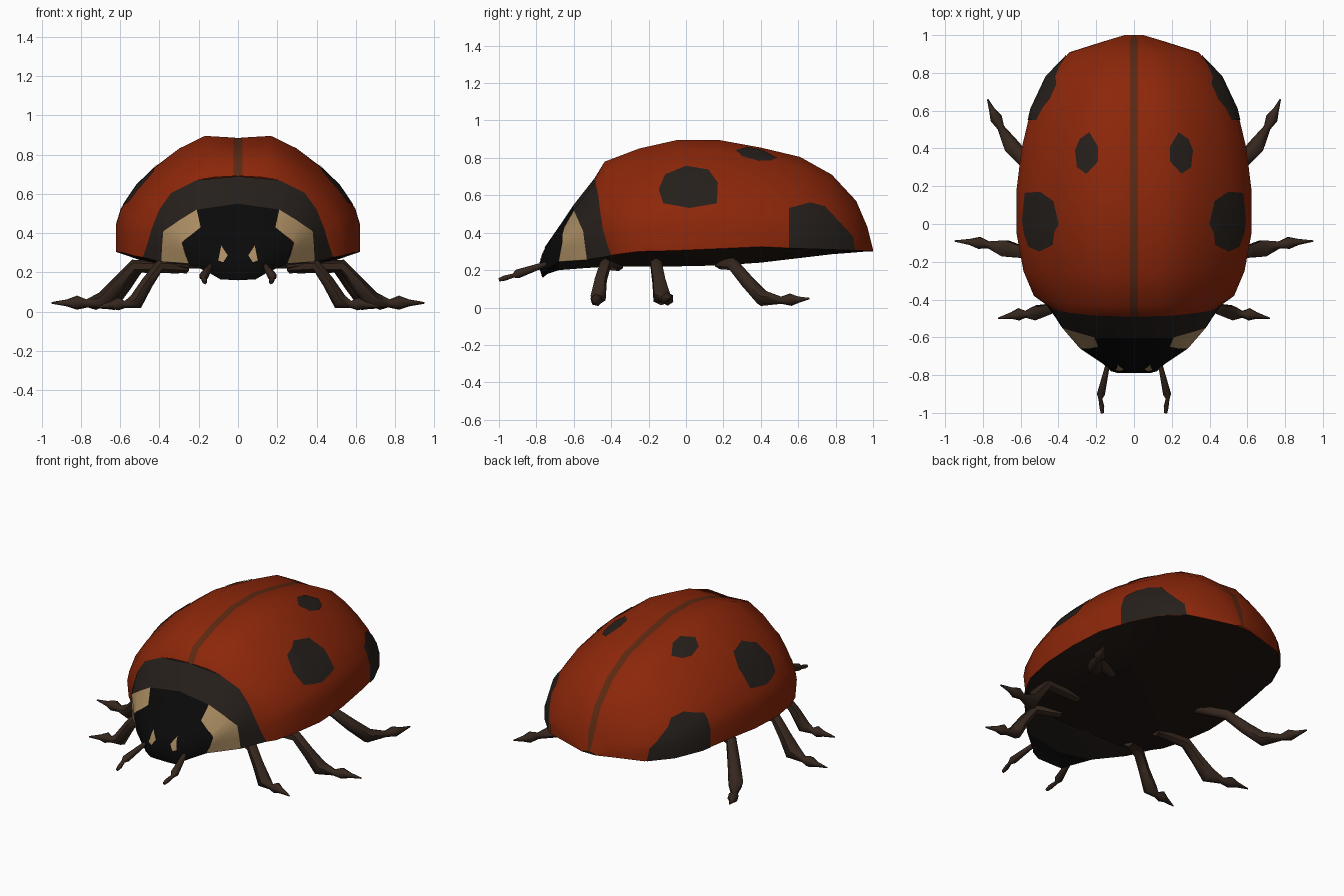
import bpy, bmesh
from math import radians, sin, cos, tau
from mathutils import Vector

if "Cube" in bpy.data.objects:
    bpy.data.objects.remove(bpy.data.objects["Cube"])


def material(name, rgb):
    m = bpy.data.materials.new(name)
    m.diffuse_color = (*rgb, 1)
    m.use_nodes = True
    m.node_tree.nodes["Principled BSDF"].inputs["Base Color"].default_value = m.diffuse_color
    return m


RED = material("red", (0.265, 0.02, 0.003))
SEAM = material("seam_brown", (0.11, 0.022, 0.006))
DARK = material("charcoal", (0.019, 0.014, 0.011))
BLACK = material("black", (0.003, 0.003, 0.003))
CREAM = material("cream", (0.40, 0.26, 0.12))
LEG = material("leg_brown", (0.036, 0.02, 0.013))
BELLY = material("belly_brown", (0.014, 0.008, 0.006))


def finish(name, bm, mats, angle=60):
    me = bpy.data.meshes.new(name)
    bm.to_mesh(me)
    bm.free()
    ob = bpy.data.objects.new(name, me)
    bpy.context.collection.objects.link(ob)
    for m in mats:
        me.materials.append(m)
    bpy.ops.object.select_all(action='DESELECT')
    ob.select_set(True)
    bpy.context.view_layer.objects.active = ob
    bpy.ops.object.shade_smooth_by_angle(angle=radians(angle))
    return ob


def mirror(bm):
    bmesh.ops.mirror(bm, geom=bm.verts[:] + bm.edges[:] + bm.faces[:],
                     axis='X', merge_dist=0.0005)
    bmesh.ops.recalc_face_normals(bm, faces=bm.faces[:])


def loft(name, rings, mats, pick=lambda i, j: 0, cap=False):
    """Join half rings (x >= 0) and mirror them across x = 0."""
    bm = bmesh.new()
    vs = [[bm.verts.new(p) for p in r] for r in rings]
    for i in range(len(vs) - 1):
        for j in range(len(vs[0]) - 1):
            f = bm.faces.new((vs[i][j], vs[i + 1][j], vs[i + 1][j + 1], vs[i][j + 1]))
            f.material_index = pick(i, j)
    if cap:
        bm.faces.new(vs[-1])
    mirror(bm)
    return finish(name, bm, mats)


def marking(name, source, poly, axis, sign, mat, lift=0.004):
    """Cut a convex outline, projected along an axis, out of a surface as a patch on both sides."""
    bm = bmesh.new()
    bm.from_mesh(source.data)
    a, b = [k for k in range(3) if k != axis]

    def keep(co, no):
        bmesh.ops.bisect_plane(bm, geom=bm.verts[:] + bm.edges[:] + bm.faces[:],
                               plane_co=co, plane_no=no, clear_outer=True)
    keep((0, 0, 0), (-1, 0, 0))
    mid = sum((Vector(p) for p in poly), Vector((0, 0))) / len(poly)
    for p, q in zip(poly, poly[1:] + poly[:1]):
        p, q = Vector(p), Vector(q)
        n = Vector((q.y - p.y, p.x - q.x))
        if n.dot(p - mid) < 0:
            n = -n
        co, no = Vector((0, 0, 0)), Vector((0, 0, 0))
        co[a], co[b], no[a], no[b] = p.x, p.y, n.x, n.y
        keep(co, no)
    bm.normal_update()
    away = [f for f in bm.faces if f.normal[axis] * sign < 0]
    bmesh.ops.delete(bm, geom=away, context='FACES')
    bm.normal_update()
    for v in bm.verts:
        v.co += v.normal * lift
    for f in bm.faces:
        f.material_index = 0
    mirror(bm)
    bm.normal_update()
    if sum(f.normal[axis] * sign for f in bm.faces if f.calc_center_median().x > 0) < 0:
        bmesh.ops.reverse_faces(bm, faces=bm.faces[:])
    return finish(name, bm, [mat])


def limb(name, path, mat, sides=6):
    """Tapered tube through (x, y, z, radius) points, rings kept untwisted."""
    bm = bmesh.new()
    pts = [Vector(p[:3]) for p in path]
    rings = []
    up = Vector((0, 0, 1))
    for i, p in enumerate(pts):
        d = (pts[min(i + 1, len(pts) - 1)] - pts[max(i - 1, 0)]).normalized()
        up = (up - d * up.dot(d)).normalized()
        out = d.cross(up)
        rings.append([bm.verts.new(p + path[i][3] * (up * cos(tau * k / sides) + out * sin(tau * k / sides)))
                      for k in range(sides)])
    for r, s in zip(rings, rings[1:]):
        for k in range(sides):
            n = (k + 1) % sides
            bm.faces.new((r[k], r[n], s[n], s[k]))
    bm.faces.new(rings[0])
    bm.faces.new(rings[-1])
    bmesh.ops.recalc_face_normals(bm, faces=bm.faces[:])
    return finish(name, bm, [mat])


# Body stations: y, half width, rim z, top z, belly z
stations = [(-0.435, 0.53, 0.285, 0.78, 0.22),
            (-0.25, 0.585, 0.30, 0.85, 0.22), (-0.05, 0.622, 0.305, 0.895, 0.22),
            (0.18, 0.622, 0.315, 0.895, 0.225), (0.40, 0.595, 0.325, 0.855, 0.24),
            (0.61, 0.545, 0.315, 0.805, 0.265), (0.78, 0.465, 0.31, 0.71, 0.285),
            (0.91, 0.34, 0.305, 0.57, 0.295), (0.97, 0.15, 0.303, 0.43, 0.30),
            (1.0, 0.05, 0.30, 0.31, 0.30)]
arch = [(0.27, 1), (0.48, 0.89), (0.67, 0.735), (0.83, 0.565), (0.96, 0.36), (1, 0.22), (1, 0)]
collar = [(0, -0.49, 0.69), (0.022, -0.49, 0.69), (0.12, -0.488, 0.685), (0.21, -0.485, 0.67),
          (0.34, -0.47, 0.605), (0.40, -0.46, 0.52), (0.44, -0.445, 0.42), (0.46, -0.425, 0.35),
          (0.485, -0.40, 0.277)]


def shell_ring(y, w, base, top, _):
    h = top - base
    bow = 0.07 if y < -0.4 else 0
    seam = [(0, y, base + 0.98 * h), (min(0.022, 0.2 * w), y, base + 0.985 * h)]
    return seam + [(u * w, y + bow * (1 - f), base + f * h) for u, f in arch]


# Wing case with centre seam, and the underside
shell = loft("wing_case", [collar] + [shell_ring(*s) for s in stations], [RED, SEAM],
             lambda i, j: 1 if j == 0 else 0)
loft("belly", [[(w, y, b), (0.8 * w, y, (b + z) / 2), (0.5 * w, y, z), (0, y, z)]
               for y, w, b, _, z in [(-0.42, 0.47, 0.275, 0, 0.22), (-0.365, 0.53, 0.285, 0, 0.22)]
               + stations[1:]], [BELLY])

# Wing case spots
marking("side_spots", shell, [(-0.145, 0.63), (-0.11, 0.71), (0, 0.755), (0.12, 0.735), (0.17, 0.665),
                              (0.165, 0.555), (0.02, 0.53), (-0.12, 0.555)], 0, 1, DARK)
marking("rear_spots", shell, [(0.55, 0.25), (0.55, 0.53), (0.66, 0.56), (0.74, 0.54),
                              (0.89, 0.38), (0.91, 0.25)], 0, 1, DARK)
marking("top_spots", shell, [(0.235, 0.485), (0.19, 0.41), (0.19, 0.33), (0.25, 0.265),
                             (0.30, 0.30), (0.31, 0.39), (0.285, 0.45)], 2, 1, DARK)

# Neck shield and head
neck = [collar[:1] + collar[3:] + [(0, -0.40, 0.22)],
        [(0, -0.60, 0.55), (0.21, -0.60, 0.52), (0.30, -0.575, 0.465), (0.335, -0.565, 0.44),
         (0.38, -0.55, 0.41), (0.387, -0.54, 0.33), (0.39, -0.53, 0.255), (0, -0.55, 0.21)],
        [(0, -0.66, 0.46), (0.19, -0.65, 0.43), (0.24, -0.66, 0.39), (0.265, -0.66, 0.37),
         (0.285, -0.66, 0.35), (0.27, -0.67, 0.30), (0.25, -0.68, 0.245), (0, -0.68, 0.20)]]
face = [neck[-1][:3] + neck[-1][4:5] + neck[-1][6:],
        [(0, -0.75, 0.33), (0.10, -0.75, 0.32), (0.14, -0.74, 0.30), (0.17, -0.735, 0.26),
         (0.15, -0.75, 0.20), (0, -0.74, 0.18)],
        [(0, -0.79, 0.22), (0.06, -0.79, 0.22), (0.09, -0.788, 0.215), (0.12, -0.78, 0.20),
         (0.09, -0.77, 0.165), (0, -0.765, 0.16)]]
loft("neck_shield", neck, [DARK, CREAM, BLACK],
     lambda i, j: 0 if i == 0 or j == 6 else (2 if j == 0 else 1))
head = loft("head", face, [BLACK], cap=True)
marking("eye_marks", head, [(0.085, 0.335), (0.10, 0.26), (0.075, 0.25), (0.052, 0.285)],
        1, -1, CREAM)

# Legs and feelers, mirrored left and right
limbs = {
    "front_leg": [(0.26, -0.36, 0.225, 0.03), (0.40, -0.43, 0.232, 0.032), (0.46, -0.455, 0.15, 0.033),
                  (0.52, -0.47, 0.05, 0.042), (0.575, -0.478, 0.037, 0.019), (0.61, -0.478, 0.04, 0.034),
                  (0.65, -0.485, 0.034, 0.018), (0.72, -0.50, 0.025, 0.004)],
    "middle_leg": [(0.30, -0.16, 0.225, 0.03), (0.53, -0.16, 0.232, 0.034), (0.61, -0.145, 0.14, 0.038),
                   (0.68, -0.13, 0.055, 0.05), (0.77, -0.11, 0.042, 0.021), (0.82, -0.10, 0.046, 0.036),
                   (0.87, -0.095, 0.045, 0.018), (0.95, -0.09, 0.045, 0.004)],
    "rear_leg": [(0.32, 0.18, 0.235, 0.03), (0.50, 0.25, 0.232, 0.034), (0.58, 0.335, 0.13, 0.04),
                 (0.645, 0.41, 0.05, 0.046), (0.705, 0.51, 0.039, 0.02), (0.73, 0.56, 0.042, 0.034),
                 (0.75, 0.60, 0.042, 0.018), (0.775, 0.66, 0.048, 0.004)],
    "feeler": [(0.13, -0.71, 0.245, 0.012), (0.145, -0.77, 0.225, 0.015), (0.175, -0.90, 0.18, 0.024),
               (0.178, -0.925, 0.17, 0.011), (0.17, -0.97, 0.157, 0.014), (0.168, -1.0, 0.148, 0.009)],
}
for part, path in limbs.items():
    for side, s in (("right", 1), ("left", -1)):
        limb(f"{side}_{part}", [(s * x, y, z, r) for x, y, z, r in path], LEG)
